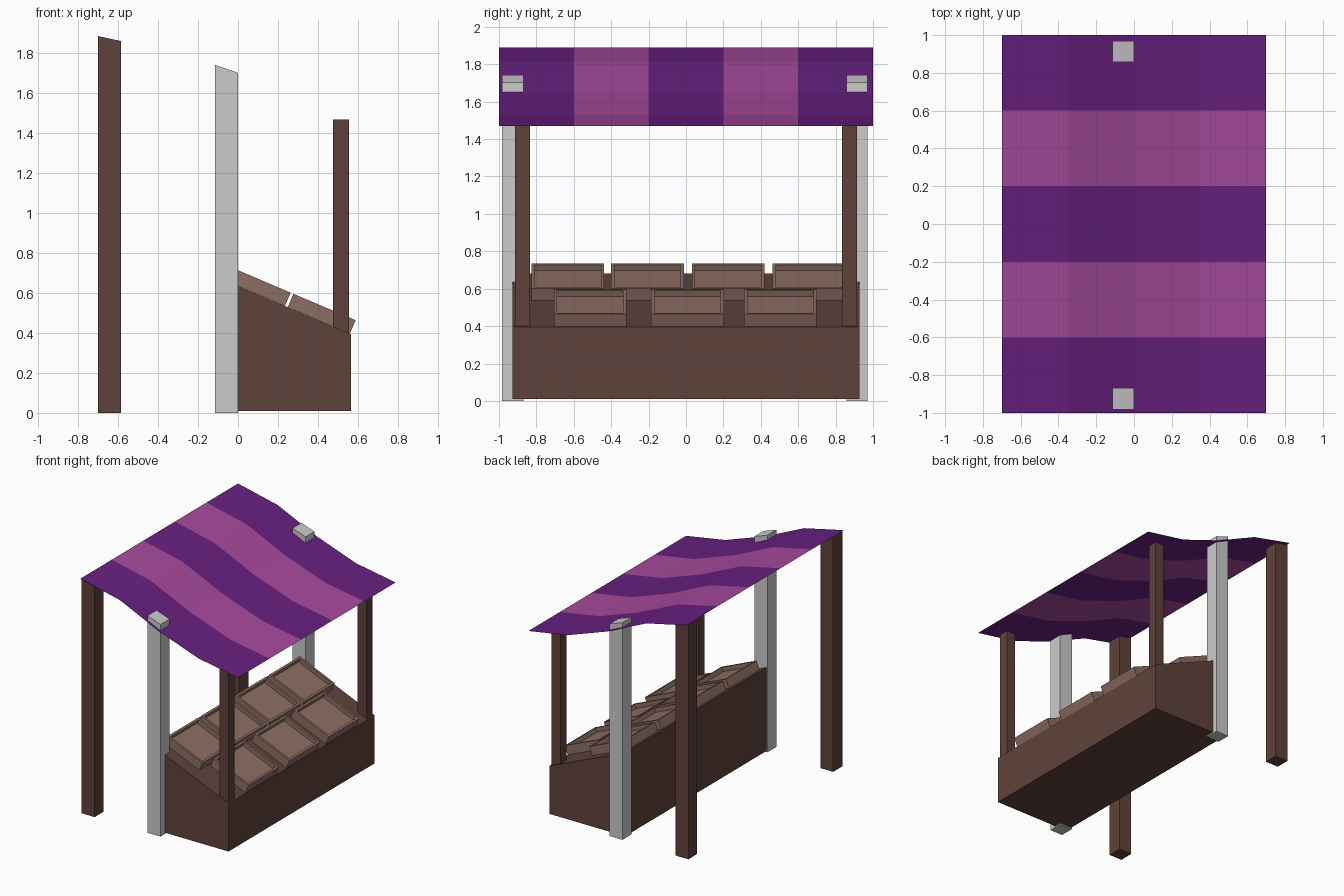
import bpy, bmesh, math
from mathutils import Matrix

if "Cube" in bpy.data.objects:
    bpy.data.objects.remove(bpy.data.objects["Cube"])


def material(name, rgb):
    m = bpy.data.materials.new(name)
    m.diffuse_color = (*rgb, 1)
    m.use_nodes = True
    m.node_tree.nodes["Principled BSDF"].inputs["Base Color"].default_value = m.diffuse_color
    return m


dark_wood = material("dark_wood", (0.115, 0.054, 0.044))
light_wood = material("light_wood", (0.266, 0.156, 0.125))
purple = material("purple_cloth", (0.138, 0.014, 0.216))
pink = material("pink_cloth", (0.38, 0.068, 0.33))


def finish(bm, name, mats=()):
    bmesh.ops.recalc_face_normals(bm, faces=bm.faces)
    me = bpy.data.meshes.new(name)
    bm.to_mesh(me)
    bm.free()
    ob = bpy.data.objects.new(name, me)
    bpy.context.collection.objects.link(ob)
    for m in mats:
        me.materials.append(m)
    return ob


def extrude_y(name, profile, y0, y1, mats=()):
    """Solid made from an x-z profile pulled along y."""
    bm = bmesh.new()
    face = bm.faces.new([bm.verts.new((x, y0, z)) for x, z in profile])
    ext = bmesh.ops.extrude_face_region(bm, geom=[face])["geom"]
    moved = [v for v in ext if isinstance(v, bmesh.types.BMVert)]
    bmesh.ops.translate(bm, verts=moved, vec=(0, y1 - y0, 0))
    return finish(bm, name, mats)


def post(name, x0, x1, y0, y1, z0, z_left, z_right, mats=()):
    extrude_y(name, [(x0, z0), (x1, z0), (x1, z_right), (x0, z_left)], y0, y1, mats)


# Posts: tall back pair, grey middle pair, slim front pair
for side, y0, y1 in (("near", -0.983, -0.868), ("far", 0.857, 0.97)):
    post(f"back_post_{side}", -0.7, -0.585, y0, y1, 0, 1.887, 1.862, [dark_wood])
    post(f"middle_post_{side}", -0.115, 0, y0, y1, 0, 1.743, 1.703)
for side, y0 in (("near", -0.915), ("far", 0.835)):
    post(f"front_post_{side}", 0.475, 0.555, y0, y0 + 0.08, 0.4, 1.47, 1.47, [dark_wood])

# Counter with sloping top
X_BACK, X_FRONT, Z_FRONT, SLOPE = -0.108, 0.565, 0.395, 0.425


def top_z(x):
    return Z_FRONT + (X_FRONT - x) * SLOPE


extrude_y("counter", [(X_BACK, 0.01), (X_FRONT, 0.01), (X_FRONT, Z_FRONT),
                      (X_BACK, top_z(X_BACK))], -0.927, 0.927, [dark_wood])


# Open crates lying on the slope
def crate(name, x, y, length=0.338, width=0.388, height=0.072, wall=0.024, depth=0.034):
    bm = bmesh.new()
    bmesh.ops.create_cube(bm, size=1, matrix=Matrix.Translation((0, 0, height / 2))
                          @ Matrix.Diagonal((length, width, height, 1)))
    bm.normal_update()
    top = max(bm.faces, key=lambda f: f.normal.z)
    bmesh.ops.inset_region(bm, faces=[top], thickness=wall)
    ext = bmesh.ops.extrude_face_region(bm, geom=[top])["geom"]
    bmesh.ops.translate(bm, verts=[v for v in ext if isinstance(v, bmesh.types.BMVert)],
                        vec=(0, 0, -depth))
    # drop the leftover lid, if any
    if top.is_valid:
        bmesh.ops.delete(bm, geom=[top], context='FACES_ONLY')
    bm.transform(Matrix.Translation((x, y, top_z(x) + 0.001))
                 @ Matrix.Rotation(math.atan(SLOPE), 4, 'Y'))
    finish(bm, name, [light_wood])


for i, y in enumerate((-0.632, -0.206, 0.225, 0.657)):
    crate(f"upper_crate_{i + 1}", 0.08, y)
for i, y in enumerate((-0.513, 0.008, 0.505)):
    crate(f"lower_crate_{i + 1}", 0.405, y)

# Sagging striped canopy, a single sheet
profile = [(-0.7, 1.89), (-0.35, 1.812), (0, 1.653), (0.35, 1.53), (0.7, 1.47)]
bm = bmesh.new()
rows = [[bm.verts.new((x, -1 + 0.4 * j, z)) for x, z in profile] for j in range(6)]
for j in range(5):
    for i in range(4):
        f = bm.faces.new((rows[j][i], rows[j][i + 1], rows[j + 1][i + 1], rows[j + 1][i]))
        f.material_index = j % 2
finish(bm, "canopy", [purple, pink])
